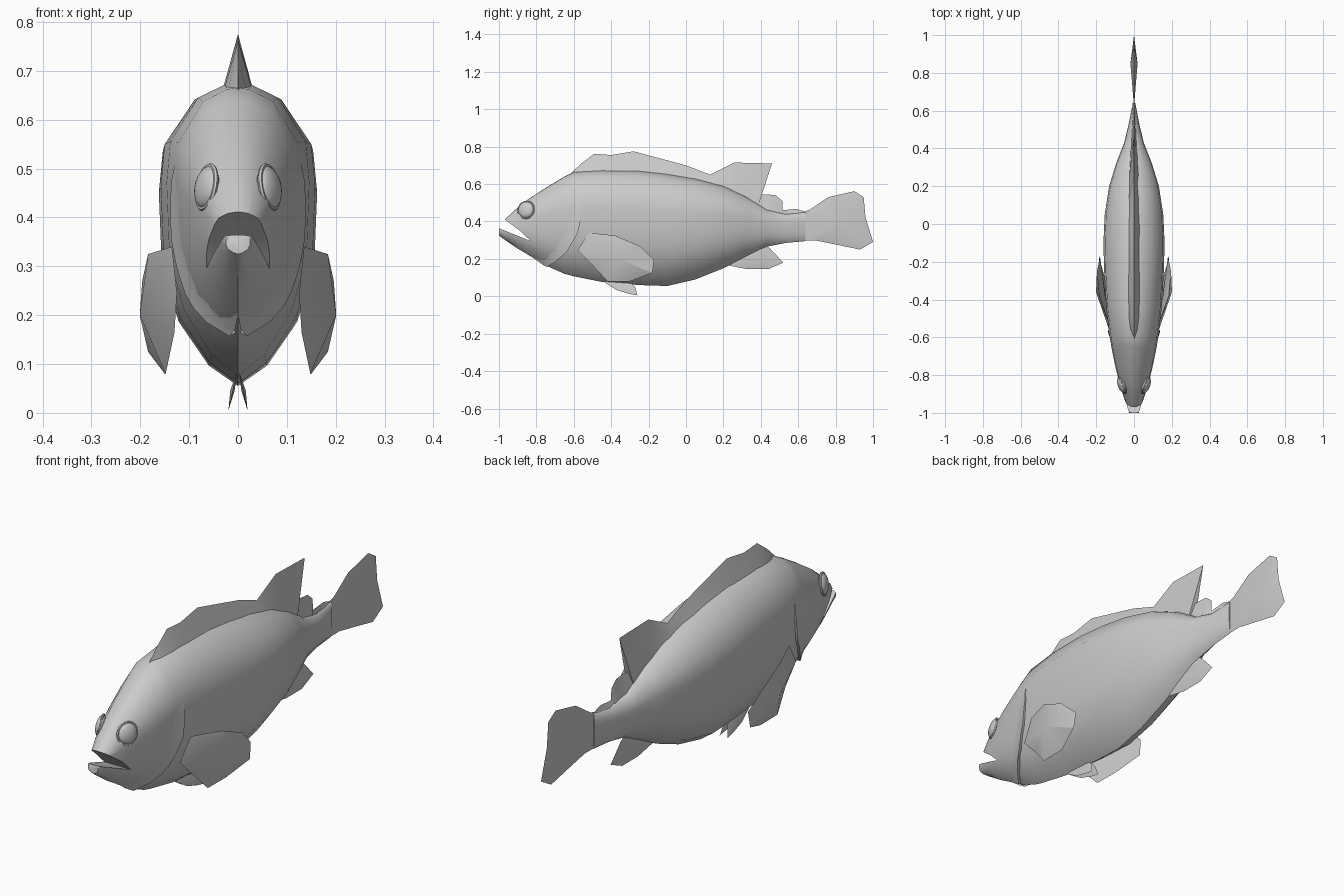
import bpy, bmesh, math
from mathutils import Vector

if "Cube" in bpy.data.objects:
    bpy.data.objects.remove(bpy.data.objects["Cube"])

grey = bpy.data.materials.new("light_grey")
grey.diffuse_color = (0.6, 0.6, 0.6, 1)
grey.use_nodes = True
grey.node_tree.nodes["Principled BSDF"].inputs["Base Color"].default_value = grey.diffuse_color


def make(name, verts, faces, angle=35):
    me = bpy.data.meshes.new(name)
    me.from_pydata([tuple(v) for v in verts], [], faces)
    bm = bmesh.new()
    bm.from_mesh(me)
    bmesh.ops.remove_doubles(bm, verts=bm.verts, dist=1e-5)
    bmesh.ops.recalc_face_normals(bm, faces=bm.faces)
    bm.to_mesh(me)
    bm.free()
    ob = bpy.data.objects.new(name, me)
    bpy.context.collection.objects.link(ob)
    me.materials.append(grey)
    smooth(ob, angle)
    return ob


def smooth(ob, angle):
    bpy.ops.object.select_all(action='DESELECT')
    ob.select_set(True)
    bpy.context.view_layer.objects.active = ob
    if angle:
        bpy.ops.object.shade_smooth_by_angle(angle=math.radians(angle))


def interp(table, t):
    """Linear lookup in rows sorted by their first entry."""
    if t <= table[0][0]:
        return table[0][1:]
    for a, b in zip(table, table[1:]):
        if t <= b[0]:
            f = (t - a[0]) / (b[0] - a[0])
            return tuple(p + (q - p) * f for p, q in zip(a[1:], b[1:]))
    return table[-1][1:]


# Body: stations (y, bottom, top, half width) and half section (height, width)
RINGS = [(-1.0, .325, .365, .025), (-.97, .303, .41, .036), (-.9, .255, .475, .06),
         (-.85, .225, .515, .076), (-.75, .165, .58, .10), (-.65, .12, .64, .12),
         (-.6, .107, .665, .128), (-.45, .077, .675, .146), (-.25, .06, .672, .158),
         (-.1, .055, .655, .162), (.05, .09, .63, .155), (.2, .15, .59, .132),
         (.32, .21, .535, .095), (.43, .265, .465, .052), (.53, .285, .44, .028),
         (.64, .295, .45, .007)]
SECTION = [(0, 0), (.07, .37), (.22, .75), (.34, .89), (.46, .97), (.66, 1),
           (.80, .95), (.95, .56), (.995, .18), (1, 0)]


def skin_x(y, z):
    bot, top, w = interp(RINGS, y)
    return w * interp(SECTION, (z - bot) / (top - bot))[0]


loop = [(w, h) for h, w in SECTION] + [(-w, h) for h, w in SECTION[-2:0:-1]]
n = len(loop)
verts = [(w * hw, y, b + h * (t - b)) for y, b, t, hw in RINGS for w, h in loop]
faces = [(r * n + i, r * n + (i + 1) % n, (r + 1) * n + (i + 1) % n, (r + 1) * n + i)
         for r in range(len(RINGS) - 1) for i in range(n)]
faces += [tuple(range(n)), tuple(range(len(verts) - n, len(verts)))]
body = make("body", verts, faces, 0)

# Mouth opening cut out of the snout
wedge = [(-.83, .295), (-1.02, .372), (-1.02, .46), (-.972, .413), (-.885, .348)]
k = len(wedge)
cutter = make("mouth_cutter", [(x, y, z) for x in (-.2, .2) for y, z in wedge],
              [tuple(range(k)), tuple(range(k, 2 * k))] +
              [(i, (i + 1) % k, k + (i + 1) % k, k + i) for i in range(k)], 0)
cutter.hide_render = True
mod = body.modifiers.new("mouth", 'BOOLEAN')
mod.operation, mod.solver, mod.object = 'DIFFERENCE', 'EXACT', cutter
bpy.context.view_layer.objects.active = body
bpy.ops.object.modifier_apply(modifier=mod.name)
bpy.data.objects.remove(cutter)
smooth(body, 42)


def ridge_fin(name, stations):
    """Wedge fin: (top y, top z, base y, base z, base half width)."""
    vs, fs = [], []
    for ty, tz, by, bz, w in stations:
        vs += [(0, ty, tz), (w, by, bz), (-w, by, bz)]
    for i in range(0, len(vs) - 3, 3):
        fs += [(i + a, i + b, i + 3 + b, i + 3 + a) for a, b in ((0, 1), (1, 2), (2, 0))]
    fs += [(0, 1, 2), (len(vs) - 3, len(vs) - 2, len(vs) - 1)]
    return make(name, vs, fs, 30)


def fan_fin(name, outline, centres):
    """Flat fin with a raised point on each face."""
    m = len(outline)
    vs = list(outline) + list(centres)
    fs = [(i, (i + 1) % m, m + c) for c in (0, 1) for i in range(m)]
    return make(name, vs, fs, 30)


# Long back fin with its raised rear lobe, then the small finlet
tops = [(-.61, .663, 0), (-.56, .71, .02), (-.49, .762, .028), (-.4, .755, .03),
        (-.28, .775, .03), (0, .70, .03), (.13, .65, .027), (.26, .715, .024)]
ridge_fin("back_fin", [(y, z, y, interp(RINGS, y)[1] - .008, w) for y, z, w in tops]
          + [(.46, .71, .385, .48, .018)])
ridge_fin("back_finlet", [(.37, .54, .37, .49, .018), (.43, .545, .42, .455, .016),
                          (.48, .54, .46, .43, .014), (.515, .51, .5, .43, .012),
                          (.515, .46, .52, .43, .01), (.59, .467, .58, .43, .008),
                          (.64, .452, .64, .43, .004)])

# Tail and rear belly fin
tail = [(.62, .45), (.66, .462), (.76, .53), (.9, .562), (.95, .53), (.96, .42),
        (1.0, .29), (.93, .25), (.81, .275), (.7, .297), (.62, .297)]
fan_fin("tail_fin", [(0, y, z) for y, z in tail], [(s * .019, .85, .39) for s in (1, -1)])
anal = [(.2, .17), (.33, .145), (.44, .145), (.52, .18), (.45, .255), (.40, .29), (.3, .24)]
fan_fin("rear_belly_fin", [(0, y, z) for y, z in anal], [(s * .012, .38, .2) for s in (1, -1)])

for s, side in ((1, "right"), (-1, "left")):
    # Side fin
    pec = [(.125, -.58, .245), (.135, -.52, .34), (.184, -.38, .325), (.196, -.25, .27),
           (.18, -.17, .195), (.184, -.18, .125), (.15, -.3, .08), (.148, -.42, .08),
           (.13, -.5, .165)]
    fan_fin(side + "_side_fin", [(s * x, y, z) for x, y, z in pec],
            [(s * .201, -.36, .2), (s * .165, -.28, .18)])

    # Small belly fin
    pel = [(-.46, .09), (-.37, .033), (-.3, .012), (-.26, .005), (-.272, .05), (-.3, .08)]
    fan_fin(side + "_belly_fin", [(s * (.003 + (.08 - z) * .22), y, z) for y, z in pel],
            [(s * x, -.33, .045) for x in (.007, .016)])

    # Gill cover: skin patch lifted at its rear edge
    edge = [(.165, -.75), (.2, -.69), (.25, -.635), (.35, -.575), (.45, -.56), (.53, -.565)]
    rows, cols, vs = 14, 7, []
    for r in range(rows):
        f = r / (rows - 1)
        z0 = .168 + f * (.53 - .168)
        rear = interp(edge, z0)[0]
        for c in range(cols):
            u = min(c / (cols - 2), 1)
            lift = -.003 + .014 * u * u * (1 - f ** 4)
            if c == cols - 1:
                lift = -.008
            y = rear - .12 * (1 - u)
            z = max(z0, interp(RINGS, y)[0])
            vs.append((s * max(skin_x(y, z) + lift, 0), y, z - max(lift, 0) * (1 - f)))
    make(side + "_gill_cover", vs,
         [(r * cols + c, r * cols + c + 1, (r + 1) * cols + c + 1, (r + 1) * cols + c)
          for r in range(rows - 1) for c in range(cols - 1)], 40)

    # Eye and its raised rim
    rot = Vector((s, -.42, .2)).to_track_quat('Z', 'Y').to_euler()
    spot = (s * .064, -.855, .462)
    bpy.ops.mesh.primitive_uv_sphere_add(segments=20, ring_count=12, radius=.044,
                                         location=spot, rotation=rot)
    eye = bpy.context.object
    eye.name, eye.scale = side + "_eye", (1, 1, .45)
    bpy.ops.mesh.primitive_torus_add(major_segments=20, minor_segments=6, major_radius=.045,
                                     minor_radius=.005, location=spot, rotation=rot)
    rim = bpy.context.object
    rim.name = side + "_eye_rim"
    for ob in (eye, rim):
        ob.data.materials.append(grey)
        smooth(ob, 40)
